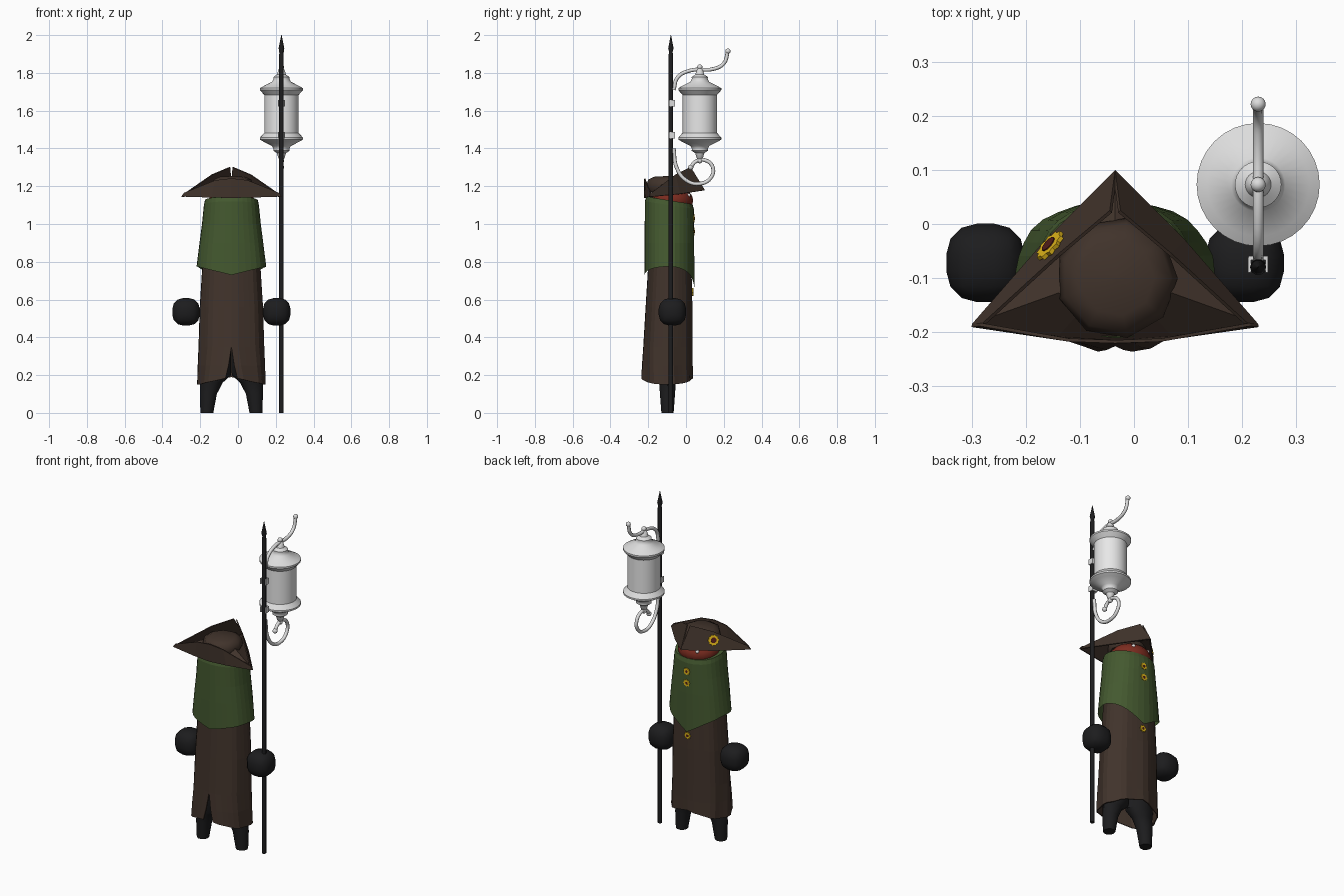
import bpy, bmesh, math
from mathutils import Vector

if "Cube" in bpy.data.objects:
    bpy.data.objects.remove(bpy.data.objects["Cube"], do_unlink=True)


def material(name, r, g, b):
    m = bpy.data.materials.new(name)
    m.use_nodes = True
    m.diffuse_color = (r, g, b, 1)
    node = next(n for n in m.node_tree.nodes if n.type == 'BSDF_PRINCIPLED')
    node.inputs["Base Color"].default_value = (r, g, b, 1)
    node.inputs["Roughness"].default_value = 0.8
    return m


BROWN = material("dark_brown_cloth", .052, .033, .024)
GREEN = material("green_cloth", .058, .1, .029)
BLACK = material("black", .012, .012, .013)
RED = material("dark_red_skin", .2, .025, .014)
METAL = material("pale_metal", .72, .72, .72)
GLASS = material("lantern_glass", .8, .8, .8)
YELLOW = material("yellow_trim", .72, .45, .01)
MAROON = material("maroon_trim", .08, .012, .01)
WHITE = material("eye_white", .8, .8, .8)
CX = -.035  # centre line of the figure


def finish(name, bm, mat, smooth=None, thick=0):
    bmesh.ops.recalc_face_normals(bm, faces=bm.faces)
    me = bpy.data.meshes.new(name)
    bm.to_mesh(me)
    bm.free()
    me.materials.append(mat)
    ob = bpy.data.objects.new(name, me)
    bpy.context.collection.objects.link(ob)
    if smooth:
        bpy.ops.object.select_all(action='DESELECT')
        ob.select_set(True)
        bpy.context.view_layer.objects.active = ob
        bpy.ops.object.shade_smooth_by_angle(angle=math.radians(smooth))
    if thick:
        mod = ob.modifiers.new("thickness", 'SOLIDIFY')
        mod.thickness = thick
    return ob


def loft(name, mat, rows, closed=True, caps=(False, False), **kw):
    bm = bmesh.new()
    vs = [[bm.verts.new(p) for p in row] for row in rows]
    n = len(rows[0])
    for a, b in zip(vs, vs[1:]):
        for i in range(n if closed else n - 1):
            j = (i + 1) % n
            bm.faces.new((a[i], a[j], b[j], b[i]))
    for cap, row in zip(caps, (vs[0], vs[-1])):
        if cap:
            bm.faces.new(row)
    return finish(name, bm, mat, **kw)


def lathe(name, mat, profile, x, y, n=16, **kw):
    rows = [[(x + r * math.cos(k * math.tau / n), y + r * math.sin(k * math.tau / n), z)
             for k in range(n)] for r, z in profile]
    return loft(name, mat, rows, caps=(True, True), **kw)


def ball(name, mat, pos, size):
    bm = bmesh.new()
    bmesh.ops.create_uvsphere(bm, u_segments=16, v_segments=10, radius=1)
    bmesh.ops.scale(bm, vec=size, verts=bm.verts)
    bmesh.ops.translate(bm, vec=pos, verts=bm.verts)
    return finish(name, bm, mat, smooth=60)


def box(name, mat, pos, size, bevel=0):
    bm = bmesh.new()
    bmesh.ops.create_cube(bm, size=1)
    bmesh.ops.scale(bm, vec=size, verts=bm.verts)
    bmesh.ops.translate(bm, vec=pos, verts=bm.verts)
    if bevel:
        bmesh.ops.bevel(bm, geom=bm.edges[:], offset=bevel, segments=3,
                        profile=.5, affect='EDGES')
    return finish(name, bm, mat, 60 if bevel else None)


def badge(name, mat, pos, normal, radius, depth, n=16, star=1.0):
    # thin round or scalloped plate facing along normal
    q = Vector(normal).to_track_quat('Z', 'Y')
    rows = []
    for h in (-depth, depth):
        rows.append([])
        for k in range(n):
            r, a = radius * (star if k % 2 else 1), k * math.tau / n
            rows[-1].append(Vector(pos) + q @ Vector((r * math.cos(a), r * math.sin(a), h)))
    loft(name, mat, rows, caps=(True, True))


def outline(cx, cy, rx, ry, height, n=32, slit=0, fold=0):
    # pleated oval ring, with height given as a function of (u, v) in -1..1
    pts = []
    for k in range(n + 1):
        a = -math.pi / 2 + slit + (math.tau - 2 * slit) * k / n
        c, s = math.cos(a), math.sin(a)
        u = math.copysign(abs(c) ** .92, c)
        v = math.copysign(abs(s) ** .92, s)
        f = 1 + fold * (1 if k % 4 in (0, 1) else -1)
        pts.append((cx + rx * u * f, cy + ry * v * f, height(u, v)))
    return pts


# long coat, open at the bottom, slit on the -y side
coat_rows = []
for z, rx, ry, cy, slit, fold in ((.15, .178, .135, -.1, .15, .022), (.25, .175, .132, -.099, .07, .02),
                                  (.35, .171, .128, -.096, 0, .018), (.56, .165, .122, -.09, 0, .015),
                                  (.82, .15, .112, -.085, 0, .008)):
    hem = .04 if z < .2 else 0
    coat_rows.append(outline(CX, cy, rx, ry, lambda u, v: z + hem * (1 - abs(u)), slit=slit, fold=fold))
loft("coat", BROWN, coat_rows, closed=False, thick=.006)

# shoulder cape with a pointed hem
cape_rows = [outline(CX, -.088, .183, .131,
                     lambda u, v: .775 - (.11 if v > 0 else .045) * (1 - abs(u)), fold=.008)]
for z, rx, ry in ((.9, .168, .131), (1.0, .155, .13), (1.1, .145, .129), (1.125, .14, .122), (1.12, .07, .06)):
    tilt = .02 if z > 1.05 else 0
    cape_rows.append(outline(CX, -.088, rx, ry, lambda u, v: z - tilt * v, fold=.004))
loft("cape", GREEN, cape_rows, closed=False)

# legs and hands
for side, s in (("right", -1), ("left", 1)):
    rows = []
    for z, dx, rx, ry in ((0, .13, .034, .034), (.1, .122, .045, .042), (.16, .106, .06, .046),
                          (.2, .085, .083, .06), (.45, .07, .07, .075)):
        rows.append([(CX + s * dx + rx * math.cos(k * math.tau / 10),
                      -.098 + ry * math.sin(k * math.tau / 10), z) for k in range(10)])
    loft(side + "_leg", BLACK, rows, caps=(True, True), smooth=40)
    box(side + "_hand", BLACK, (CX + s * .24, -.072, .535), (.145, .145, .145), .056)

# head and eyes
ball("head", RED, (CX, -.075, 1.125), (.12, .113, .078))
for side, s in (("right", -1), ("left", 1)):
    ball(side + "_eye", WHITE, (CX + s * .05, .014, 1.152), (.011, .011, .011))

# three-cornered hat: crown, brim and turned-up flaps
lathe("hat_crown", BROWN, [(.1, 1.17), (.113, 1.2), (.102, 1.235), (.07, 1.25), (.002, 1.254)],
      -.032, -.1, n=9, smooth=50)
corner, tip = (-.3, -.185, 1.145), (CX, .1, 1.18)
side_low = [corner, (-.165, -.03, 1.16), tip]
side_top = [(-.28, -.183, 1.165), (-.14, -.055, 1.262), (-.045, .025, 1.302)]


def mirrored(points):
    return [(2 * CX - x, y, z) for x, y, z in points]


loft("hat_right_flap", BROWN, [side_low, side_top], closed=False, thick=.006)
loft("hat_left_flap", BROWN, [mirrored(side_low), mirrored(side_top)], closed=False, thick=.006)
half_low = [corner, (-.14, -.208, 1.14), (CX, -.216, 1.138)]
half_top = [(-.285, -.183, 1.165), (-.12, -.212, 1.232), (CX, -.215, 1.242)]
loft("hat_back_flap", BROWN, [half_low + mirrored(half_low)[1::-1],
                              half_top + mirrored(half_top)[1::-1]], closed=False, thick=-.006)
rim = half_low + mirrored(half_low)[1::-1] + mirrored(side_low)[1:] + [side_low[1]]
inner = [(CX + (x - CX) * .4, -.09 + (y + .09) * .4, 1.208) for x, y, z in rim]
loft("hat_brim", BROWN, [rim, inner], caps=(False, True))

# cockade on the hat's side flap
low, top = Vector(side_low[1]), Vector(side_top[1])
normal = (top - low).cross(Vector(tip) - Vector(corner)).normalized()
if normal.x > 0:
    normal = -normal
spot = low.lerp(top, .55) + normal * .006
badge("cockade", YELLOW, spot, normal, .033, .004, 20, .82)
badge("cockade_centre", MAROON, spot + normal * .002, normal, .016, .004, 12)

# buttons
for i, (y, z) in enumerate(((.043, 1.03), (.043, .96), (.036, .64))):
    badge(f"button_{i}", YELLOW, (CX, y, z), (0, 1, 0), .022, .003, 16, .8)
    badge(f"button_centre_{i}", MAROON, (CX, y + .001, z), (0, 1, 0), .008, .003, 8)

# pole with a pointed tip
PX, PY, LY = .23, -.08, .073
lathe("pole", BLACK, [(.012, 0), (.012, 1.9), (.009, 1.91), (.015, 1.93), (.001, 2)], PX, PY, n=10, smooth=40)

# lantern: glass cylinder and mirrored metal ends
lathe("lantern_glass", GLASS, [(.091, 1.46), (.091, 1.71)], PX, LY, n=32, smooth=40)
end = [(.091, .1), (.114, .126), (.114, .136), (.095, .147), (.05, .17), (.042, .185),
       (.043, .195), (.024, .208), (.016, .235), (.01, .24)]
for name, s in (("top", 1), ("bottom", -1)):
    lathe("lantern_" + name, METAL, [(r, 1.583 + s * h) for r, h in end], PX, LY, n=32, smooth=35)
    ball(f"lantern_{name}_finial", METAL, (PX, LY, 1.583 + s * .248), (.014, .014, .014))

# clamps around the pole
for i, z in enumerate((1.47, 1.64)):
    box(f"clamp_{i}_back", METAL, (PX, PY + .017, z), (.036, .008, .034))
    for s in (-1, 1):
        box(f"clamp_{i}_side_{s}", METAL, (PX + s * .016, PY + .004, z), (.005, .028, .034))


# curled metal hooks
def hook(name, points):
    cu = bpy.data.curves.new(name, 'CURVE')
    cu.dimensions = '3D'
    cu.bevel_depth = .01
    cu.bevel_resolution = 2
    cu.use_fill_caps = True
    sp = cu.splines.new('BEZIER')
    sp.bezier_points.add(len(points) - 1)
    for p, (y, z) in zip(sp.bezier_points, points):
        p.co = (PX, y, z)
        p.handle_left_type = p.handle_right_type = 'AUTO'
    sp.resolution_u = 6
    cu.materials.append(METAL)
    bpy.context.collection.objects.link(bpy.data.objects.new(name, cu))
    ball(name + "_knob", METAL, (PX,) + points[-1], (.014, .014, .014))


hook("upper_hook", [(-.065, 1.71), (-.045, 1.775), (.02, 1.812), (.15, 1.822), (.2, 1.85), (.222, 1.915)])
hook("lower_hook", [(-.065, 1.4), (-.05, 1.3), (0, 1.232), (.07, 1.213), (.13, 1.243),
                    (.142, 1.3), (.1, 1.338), (.05, 1.33), (.025, 1.3)])
